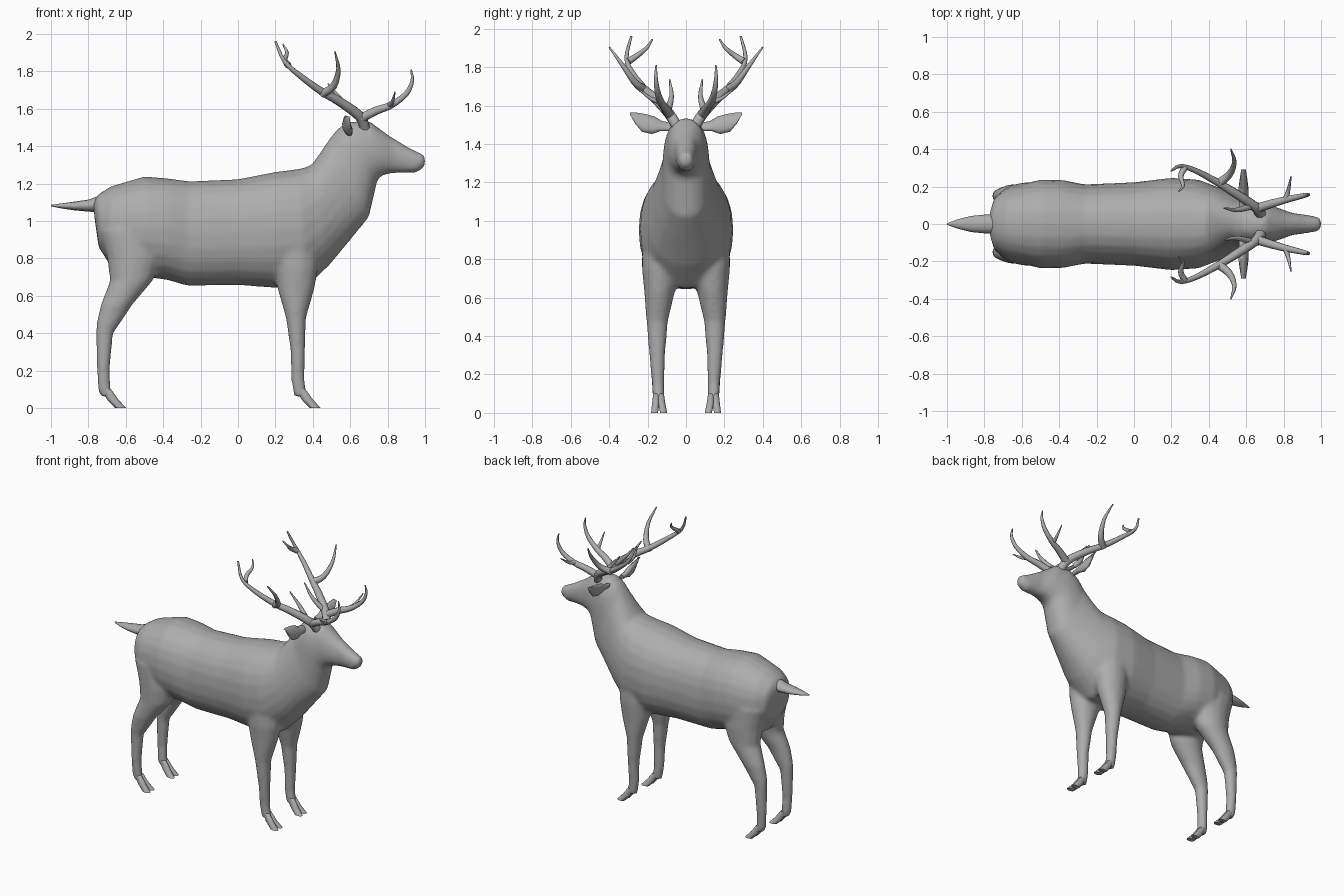
import bpy, bmesh
from math import sin, cos, tau
from mathutils import Vector

cube = bpy.data.objects.get("Cube")
if cube:
    bpy.data.objects.remove(cube, do_unlink=True)

coat = bpy.data.materials.new("grey coat")
coat.use_nodes = True
coat.diffuse_color = (0.42, 0.42, 0.42, 1)
coat.node_tree.nodes["Principled BSDF"].inputs["Base Color"].default_value = coat.diffuse_color


def power(v, e):
    return abs(v) ** e * (1 if v > 0 else -1)


def loft(bm, rings, sides=16, e=1.0):
    """Skin a closed tube over rings given as (centre, axis, axis)."""
    loops = []
    for c, a, b in rings:
        angles = [tau * i / sides for i in range(sides)]
        loops.append([bm.verts.new(c + a * power(cos(t), e) + b * power(sin(t), e)) for t in angles])
    for p, q in zip(loops, loops[1:]):
        for i in range(sides):
            j = (i + 1) % sides
            bm.faces.new((p[i], p[j], q[j], q[i]))
    bm.faces.new(loops[0])
    bm.faces.new(loops[-1][::-1])


def finish(bm, name, fuse=False, mirror=False):
    bmesh.ops.recalc_face_normals(bm, faces=bm.faces)
    mesh = bpy.data.meshes.new(name)
    bm.to_mesh(mesh)
    bm.free()
    mesh.materials.append(coat)
    ob = bpy.data.objects.new(name, mesh)
    bpy.context.collection.objects.link(ob)
    bpy.ops.object.select_all(action='DESELECT')
    bpy.context.view_layer.objects.active = ob
    ob.select_set(True)
    if mirror:
        ob.modifiers.new("Mirror", 'MIRROR').use_axis = (False, True, False)
    if fuse:
        remesh = ob.modifiers.new("Fuse", 'REMESH')
        remesh.mode = 'VOXEL'
        remesh.voxel_size = 0.013
        remesh.use_smooth_shade = True
        relax = ob.modifiers.new("Relax", 'SMOOTH')
        relax.factor = 0.5
        relax.iterations = 8
    for m in list(ob.modifiers):
        bpy.ops.object.modifier_apply(modifier=m.name)
    bpy.ops.object.shade_smooth_by_angle(angle=1.0)
    return ob


def flat_rings(rows, side=1):
    """Horizontal rings from (x, y, z, radius x, radius y)."""
    return [(Vector((x, y * side, z)), Vector((rx, 0, 0)), Vector((0, ry, 0)))
            for x, y, z, rx, ry in rows]


def spine_rings(rows):
    """Tilted rings from (top x, top z, bottom x, bottom z, half width)."""
    return [(Vector(((tx + bx) / 2, 0, (tz + bz) / 2)),
             Vector(((tx - bx) / 2, 0, (tz - bz) / 2)), Vector((0, w, 0)))
            for tx, tz, bx, bz, w in rows]


def horn(bm, points, r0, r1):
    """Round tapering tube through a smoothed path."""
    pts = [Vector(p) for p in points]
    ext = [pts[0] * 2 - pts[1]] + pts + [pts[-1] * 2 - pts[-2]]
    path = []
    for a, b, c, d in zip(ext, ext[1:], ext[2:], ext[3:]):
        for k in range(3):
            t = k / 3
            path.append(0.5 * (2 * b + (c - a) * t + (2 * a - 5 * b + 4 * c - d) * t * t
                               + (3 * b - a - 3 * c + d) * t ** 3))
    path.append(pts[-1])
    rings, n = [], len(path) - 1
    u = Vector((0.3, -0.8, 0.5))
    for i, p in enumerate(path):
        t = (path[min(i + 1, n)] - path[max(i - 1, 0)]).normalized()
        u = (u - t * u.dot(t)).normalized()
        r = r0 + (r1 - r0) * (i / n) ** 1.3
        rings.append((p, u * r, t.cross(u) * r))
    loft(bm, rings, 8)


# Torso, neck and head in one run, with the legs fused on
bm = bmesh.new()
loft(bm, spine_rings([
    (-.775, 1.1, -.765, 1.0, .06), (-.75, 1.14, -.745, .86, .14), (-.68, 1.185, -.67, .74, .195),
    (-.5, 1.238, -.5, .7, .237), (-.38, 1.228, -.38, .685, .235), (-.26, 1.212, -.27, .653, .212),
    (0, 1.223, 0, .657, .223), (.2, 1.262, .2, .642, .247), (.32, 1.277, .37, .65, .237),
    (.39, 1.295, .49, .765, .2), (.44, 1.365, .61, .91, .16), (.49, 1.44, .7, 1.02, .128),
    (.53, 1.49, .745, 1.215, .118), (.585, 1.53, .765, 1.24, .11), (.7, 1.535, .81, 1.253, .09),
    (.81, 1.455, .87, 1.257, .06), (.92, 1.388, .955, 1.257, .047), (1.0, 1.35, 1.0, 1.29, .034)]),
    24, 0.9)
front_leg = [(.3, .12, .9, .13, .11), (.31, .13, .75, .12, .1), (.31, .137, .64, .1, .082),
             (.31, .15, .48, .054, .057), (.32, .15, .3, .039, .042), (.32, .145, .15, .036, .033),
             (.335, .143, .06, .036, .03)]
hind_leg = [(-.58, .12, .95, .16, .1), (-.555, .125, .8, .145, .1), (-.57, .135, .68, .115, .085),
            (-.65, .15, .55, .085, .062), (-.69, .15, .46, .066, .048), (-.713, .15, .4, .046, .041),
            (-.72, .15, .2, .035, .033), (-.715, .145, .1, .035, .031), (-.7, .143, .06, .034, .03)]
for side in (1, -1):
    for leg in (front_leg, hind_leg):
        loft(bm, flat_rings(leg, side))
finish(bm, "body_and_legs", fuse=True)

# Cloven hooves, two toes per foot
for name, x in (("front_hooves", .335), ("hind_hooves", -.705)):
    bm = bmesh.new()
    for s in (1, -1):
        loft(bm, flat_rings([(x, .143 + s * .011, .1, .026, .018),
                             (x + .035, .142 + s * .016, .045, .03, .02),
                             (x + .077, .14 + s * .024, 0, .03, .019)]), 10)
    finish(bm, name, mirror=True)

# Tail
bm = bmesh.new()
tail = [(-.74, 1.09, .05, .045), (-.8, 1.082, .05, .032), (-.87, 1.08, .043, .024),
        (-.94, 1.08, .026, .014), (-1, 1.082, .004, .004)]
loft(bm, [(Vector((x, 0, z)), Vector((0, w, 0)), Vector((0, 0, h))) for x, z, w, h in tail], 12)
finish(bm, "tail")

# Ears, leaf shaped and leaning outward
bm = bmesh.new()
ear = [(.08, 1.49, .02, .022), (.13, 1.493, .022, .026), (.17, 1.497, .026, .045),
       (.22, 1.51, .02, .046), (.26, 1.535, .013, .028), (.292, 1.56, .003, .004)]
loft(bm, [(Vector((.585, y, z)), Vector((d, 0, 0)), Vector((-.012, -h * .2, h)))
          for y, z, d, h in ear], 12)
finish(bm, "ears", mirror=True)

# Antlers: rear beam, brow beam and their tines
bm = bmesh.new()
horn(bm, [(.68, .045, 1.49), (.65, .09, 1.56), (.54, .165, 1.64), (.45, .22, 1.69),
          (.34, .28, 1.77), (.25, .31, 1.85), (.2, .285, 1.96)], .03, .006)
horn(bm, [(.45, .215, 1.68), (.51, .265, 1.72), (.537, .33, 1.81), (.518, .4, 1.905)], .024, .004)
horn(bm, [(.27, .3, 1.83), (.25, .255, 1.86), (.262, .205, 1.9), (.24, .175, 1.945)], .018, .004)
horn(bm, [(.66, .085, 1.55), (.74, .11, 1.59), (.82, .132, 1.62), (.9, .15, 1.68),
          (.932, .157, 1.75), (.925, .155, 1.81)], .026, .004)
horn(bm, [(.81, .13, 1.62), (.825, .18, 1.635), (.84, .255, 1.69)], .016, .003)
horn(bm, [(.63, .095, 1.57), (.55, .075, 1.65), (.48, .085, 1.735)], .018, .004)
finish(bm, "antlers", mirror=True)
